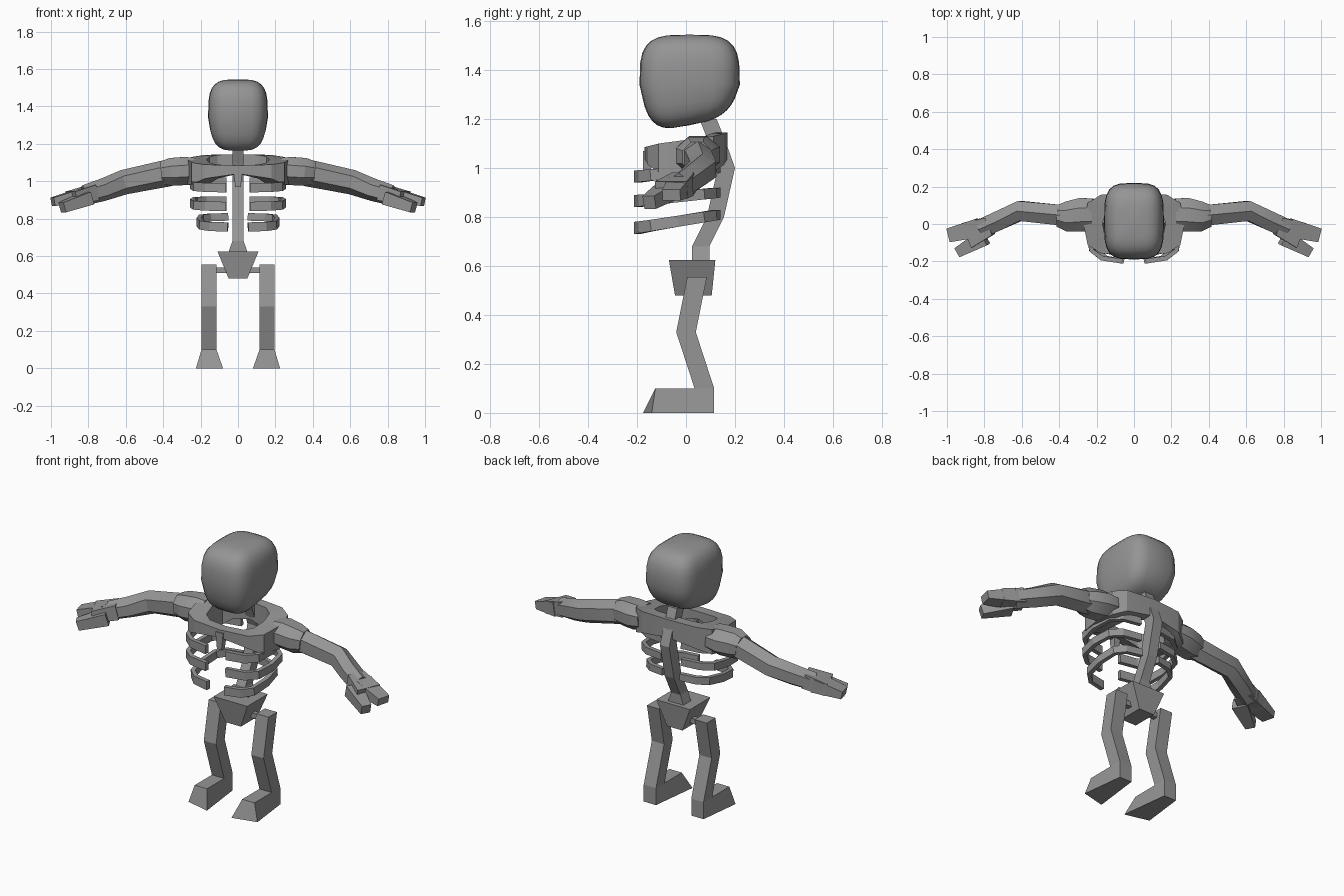
import bpy
import bmesh
import math
from mathutils import Vector

cube = bpy.data.objects.get("Cube")
if cube:
    bpy.data.objects.remove(cube, do_unlink=True)

GREY = (.3, .3, .3, 1)
bone = bpy.data.materials.new("bone_grey")
bone.use_nodes = True
bone.diffuse_color = GREY
bone.node_tree.nodes["Principled BSDF"].inputs["Base Color"].default_value = GREY


def finish(name, bm, mirror=False, smooth_angle=0):
    """Turn a bmesh into a named object with the bone material."""
    bmesh.ops.recalc_face_normals(bm, faces=bm.faces)
    mesh = bpy.data.meshes.new(name)
    bm.to_mesh(mesh)
    bm.free()
    mesh.materials.append(bone)
    obj = bpy.data.objects.new(name, mesh)
    bpy.context.collection.objects.link(obj)
    if mirror:
        obj.modifiers.new("mirror", 'MIRROR')
    if smooth_angle:
        bpy.ops.object.select_all(action='DESELECT')
        obj.select_set(True)
        bpy.context.view_layer.objects.active = obj
        bpy.ops.object.shade_smooth_by_angle(angle=math.radians(smooth_angle))


def loft(name, rings, mirror=False, capped=True, smooth_angle=0):
    """Skin a list of equal-sized point rings."""
    bm = bmesh.new()
    loops = [[bm.verts.new(point) for point in ring] for ring in rings]
    for lower, upper in zip(loops, loops[1:]):
        for i in range(len(lower)):
            bm.faces.new((lower[i - 1], lower[i], upper[i], upper[i - 1]))
    if capped:
        bm.faces.new(loops[0])
        bm.faces.new(loops[-1])
    finish(name, bm, mirror, smooth_angle)


def rectangle(x, y, z, width, depth):
    """Horizontal rectangular section about a centre point."""
    left, right = x - width / 2, x + width / 2
    front, back = y - depth / 2, y + depth / 2
    return [(left, front, z), (right, front, z), (right, back, z), (left, back, z)]


def tube(name, points, start, end, sides=4, bulge=0, smooth_angle=0):
    """Sweep a polygon along points, easing its (width, height) from start to end."""
    points = [Vector(point) for point in points]
    last = len(points) - 1
    rings = []
    for i, centre in enumerate(points):
        tangent = points[min(i + 1, last)] - points[max(i - 1, 0)]
        across = tangent.cross(Vector((0, 0, 1))).normalized()
        up = across.cross(tangent).normalized()
        size = Vector(start).lerp(Vector(end), i / last)
        size *= (1 + bulge * math.sin(math.pi * i / last)) / math.cos(math.pi / sides) / 2
        ring = []
        for k in range(sides):
            angle = (k + .5) * math.tau / sides
            ring.append(centre + across * size.x * math.cos(angle) + up * size.y * math.sin(angle))
        rings.append(ring)
    loft(name, rings, mirror=True, smooth_angle=smooth_angle)


def boxy(value, power):
    """Push a unit coordinate outward so that circles become rounded squares."""
    return math.copysign(abs(value) ** power, value)


def oval(degrees, half_width, half_depth):
    """Point on a rounded-square oval; negative angles lie in front."""
    angle = math.radians(degrees)
    return half_width * boxy(math.cos(angle), .6), half_depth * boxy(math.sin(angle), .6)


# Head: boxy sphere, tapered at the jaw and lifted at the nape
bm = bmesh.new()
bmesh.ops.create_uvsphere(bm, u_segments=24, v_segments=14, radius=1)
for vert in bm.verts:
    x, y, z = (boxy(value, .55) for value in vert.co)
    jaw = max(-z, 0)
    x *= 1 - jaw * .15
    y *= 1 - jaw * .2
    vert.co = (x * .16, y * .205 + .015, 1.34 + z * .205 + jaw * (y + 1) * .04)
finish("head", bm, smooth_angle=60)

# Spine, flared at its base, bowing backward between the shoulders
spine = ((.61, .06), (.68, .06), (.8, .12), (1, .165), (1.1, .13), (1.2, .09))
loft("spine", [rectangle(0, y, z, .11 if z < .65 else .06, .07) for z, y in spine])

# Pelvis
loft("pelvis", [rectangle(0, .03, .48, .1, .15), rectangle(0, .025, .625, .22, .19)])

# Legs with bent knees, and the pegs joining them to the pelvis
leg = ((.1, .075), (.33, 0), (.555, .045))
loft("leg", [rectangle(.155, y, z, .08, .08) for z, y in leg], mirror=True)
tube("hip_peg", [(.05, .04, .525), (.13, .04, .525)], (.03, .03), (.03, .03))

# Feet: heel as wide as the leg, sole flaring toward the toes
inner, outer, heel, toe, ankle = .115, .195, .115, -.125, .1
loft("foot", [
    [(inner, heel, 0), (outer, heel, 0), (outer, heel, ankle), (inner, heel, ankle)],
    [(inner - .035, toe - .05, 0), (outer + .03, toe - .015, 0),
     (outer, toe, ankle), (inner, toe, ankle)],
], mirror=True)

# Shoulder girdle: an open band around the neck, shallower at the middle
band = []
for degrees in range(-90, 91, 30):
    rise = math.sin(math.radians(degrees))
    x, y = oval(degrees, .27, .17)
    low, high = .98 + .06 * rise ** 4, 1.115 + .03 * rise
    hole_x, hole_y = x * .62, y * .66
    band.append([(x, y, low), (x, y, high), (hole_x, hole_y, high), (hole_x, hole_y, low)])
loft("shoulder_girdle", band, mirror=True, capped=False, smooth_angle=25)

# Breastbone tab under the collar
loft("breastbone", [rectangle(0, -.16, .97, .03, .03), rectangle(0, -.155, 1.07, .05, .04)])

# Ribs: curved bars from the spine, sloping down toward the front
for name, top, drop, half_width in (("upper_rib", 1, .035, .245),
                                    ("middle_rib", .9, .035, .245),
                                    ("lower_rib", .81, .055, .21)):
    path = []
    for degrees in range(84, -85, -28):
        x, y = oval(degrees, half_width, .165)
        path.append((x, y - .035, top - drop * (.5 - y * 3)))
    tube(name, path, start=(.025, .04), end=(.025, .05))

# Shoulders and arms
tube("shoulder", [(.22, .05, 1.06), (.28, .05, 1.055), (.36, .04, 1.05), (.405, .045, 1.045)],
     start=(.17, .13), end=(.12, .125), sides=8, bulge=.2, smooth_angle=25)
tube("arm", [(.37, .045, 1.045), (.61, .07, .995), (.72, .02, .955), (.82, -.025, .925)],
     start=(.11, .125), end=(.1, .095), sides=6, smooth_angle=30)

# Hands: a palm splitting into a finger mitt and a thumb
tube("palm", [(.77, -.01, .94), (.89, -.06, .91)], start=(.1, .085), end=(.14, .07))
tube("finger", [(.83, -.02, .925), (.99, -.06, .89)], start=(.1, .08), end=(.075, .045))
tube("thumb", [(.8, -.07, .91), (.94, -.15, .86)], start=(.09, .07), end=(.055, .055))
